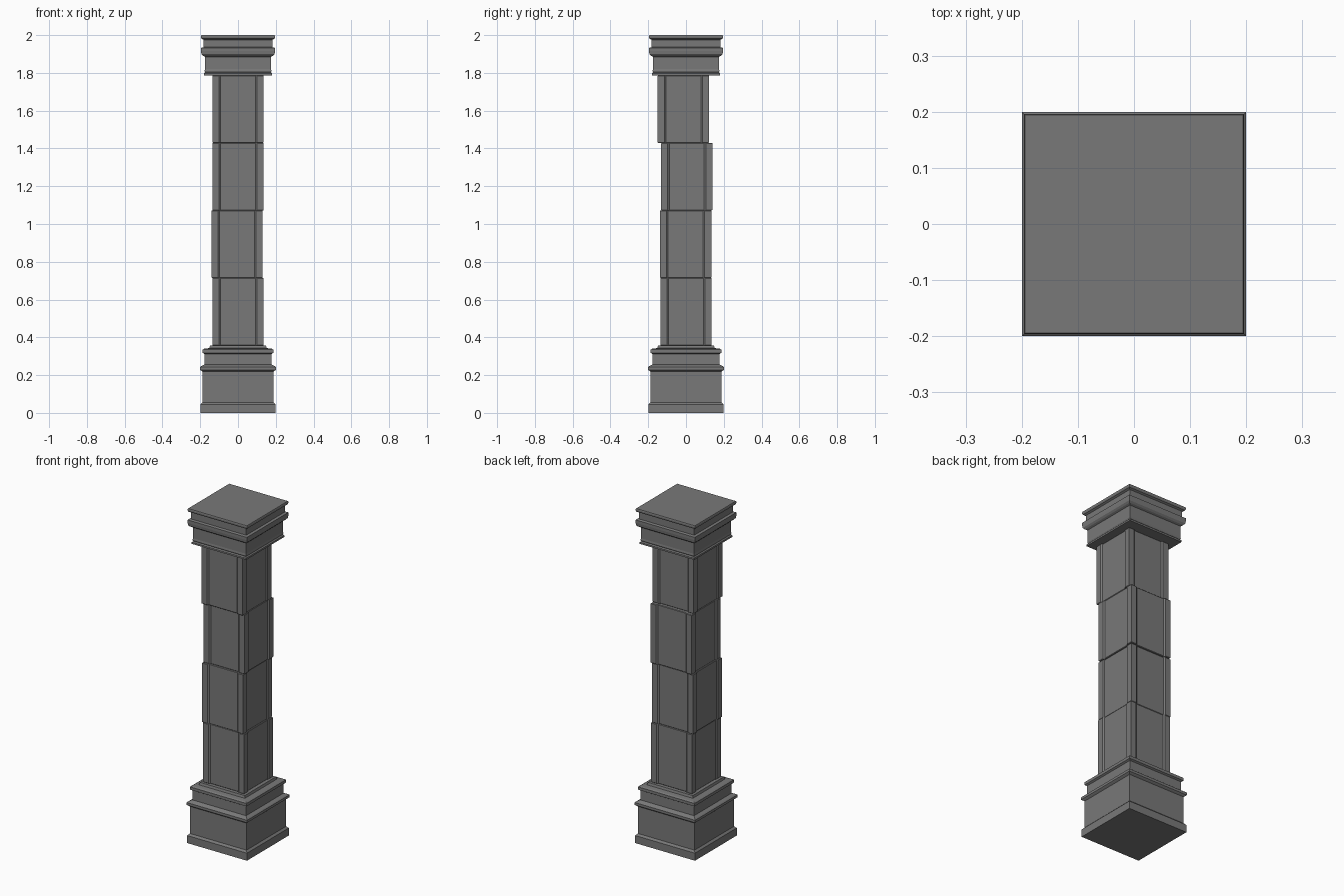
import bpy, bmesh
from mathutils import Matrix

cube = bpy.data.objects.get("Cube")
if cube:
    bpy.data.objects.remove(cube, do_unlink=True)

# One stone colour
stone = bpy.data.materials.new("grey_stone")
stone.use_nodes = True
grey = (0.19, 0.19, 0.19, 1)
stone.diffuse_color = grey
bsdf = stone.node_tree.nodes["Principled BSDF"]
bsdf.inputs["Base Color"].default_value = grey
bsdf.inputs["Roughness"].default_value = 0.8


def loft(name, outline, profile, offset=(0, 0)):
    """Stack a unit outline along (half_width, z) steps and cap both ends."""
    bm = bmesh.new()
    rings = [[bm.verts.new((x * h + offset[0], y * h + offset[1], z))
              for x, y in outline] for h, z in profile]
    n = len(outline)
    for low, high in zip(rings, rings[1:]):
        for i in range(n):
            j = (i + 1) % n
            bm.faces.new((low[i], low[j], high[j], high[i]))
    bm.faces.new(rings[0][::-1])
    bm.faces.new(rings[-1])
    bmesh.ops.recalc_face_normals(bm, faces=bm.faces)
    mesh = bpy.data.meshes.new(name)
    bm.to_mesh(mesh)
    bm.free()
    mesh.materials.append(stone)
    obj = bpy.data.objects.new(name, mesh)
    bpy.context.collection.objects.link(obj)
    return obj


def four_sided(side):
    """Repeat the points of one side around all four sides."""
    points = []
    for k in range(4):
        turn = Matrix.Rotation(k * 1.5707963, 2)
        points += [tuple(turn @ p) for p in side]
    return points


from mathutils import Vector
square = four_sided([Vector((-1, -1))])

# Shaft section: square with a shallow sunken panel on each side
panelled = four_sided([Vector(p) for p in (
    (-1, -1), (-0.74, -1), (-0.68, -0.95), (0.68, -0.95), (0.74, -1))])

# Moulded pedestal
loft("pedestal", square, [
    (0.198, 0), (0.198, 0.045), (0.187, 0.056), (0.187, 0.218),
    (0.194, 0.223), (0.2, 0.228), (0.2, 0.243), (0.194, 0.248),
    (0.178, 0.256), (0.177, 0.312), (0.187, 0.318), (0.187, 0.335),
    (0.178, 0.34), (0.152, 0.343), (0.148, 0.357)])

# Four shaft blocks, each slightly shifted
half, height, start, chamfer = 0.136, 0.3575, 0.357, 0.003
shifts = [(0, 0), (-0.005, -0.002), (0, 0.004), (0, -0.014)]
for i, shift in enumerate(shifts):
    z0 = start + i * height
    z1 = z0 + height
    loft(f"shaft_block_{i + 1}", panelled, [
        (half - chamfer, z0), (half, z0 + chamfer),
        (half, z1 - chamfer), (half - chamfer, z1)], shift)

# Moulded capital
loft("capital", square, [
    (0.18, 1.787), (0.18, 1.797), (0.174, 1.803), (0.177, 1.81),
    (0.175, 1.82), (0.175, 1.885), (0.186, 1.891), (0.194, 1.9),
    (0.196, 1.915), (0.196, 1.932), (0.182, 1.936), (0.182, 1.975),
    (0.193, 1.981), (0.196, 1.988), (0.196, 1.995), (0.194, 2)])
